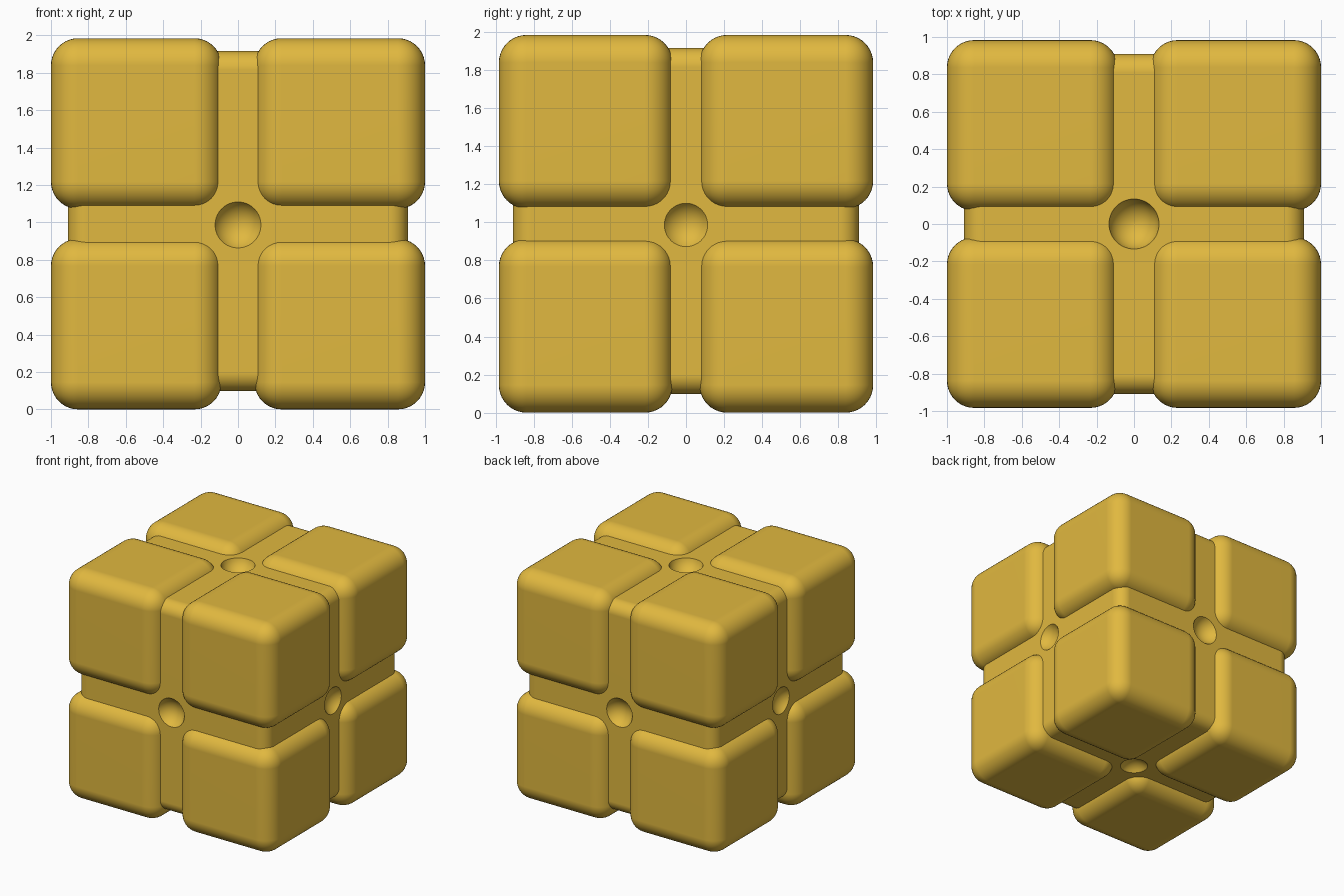
import bpy
from math import sqrt

if "Cube" in bpy.data.objects:
    bpy.data.objects.remove(bpy.data.objects["Cube"])

gold = bpy.data.materials.new("gold")
gold.diffuse_color = (0.75, 0.48, 0.05, 1)
gold.use_nodes = True
gold.node_tree.nodes["Principled BSDF"].inputs["Base Color"].default_value = gold.diffuse_color


def activate(ob):
    bpy.ops.object.select_all(action='DESELECT')
    ob.select_set(True)
    bpy.context.view_layer.objects.active = ob


def rounded_cube(name, size, centre, radius):
    bpy.ops.mesh.primitive_cube_add(size=size, location=centre)
    ob = bpy.context.object
    ob.name = name
    ob.data.materials.append(gold)
    bevel = ob.modifiers.new("round", 'BEVEL')
    bevel.width, bevel.segments = radius, 10
    bpy.ops.object.modifier_apply(modifier="round")
    return ob


def finish(ob):
    activate(ob)
    bpy.ops.object.shade_smooth_by_angle(angle=0.6)
    weighted = ob.modifiers.new("flat_sides", 'WEIGHTED_NORMAL')
    weighted.keep_sharp = True


# Inner core
HALF, CORE_Z, MID_Z = 0.909, 1.006, 0.986
core = rounded_cube("core", 2 * HALF, (0, 0, CORE_Z), 0.1)

# Round dimple in the middle of every core face
R = 0.137
dimples = [((1, 0, 0), 0.114), ((-1, 0, 0), 0.114), ((0, 1, 0), 0.123),
           ((0, -1, 0), 0.123), ((0, 0, 1), 0.134), ((0, 0, -1), 0.113)]
for (dx, dy, dz), r in dimples:
    d = HALF + sqrt(R * R - r * r)
    z = CORE_Z + dz * d if dz else MID_Z
    bpy.ops.mesh.primitive_uv_sphere_add(segments=48, ring_count=24, radius=R,
                                         location=(dx * d, dy * d, z))
    cutter = bpy.context.object
    activate(core)
    cut = core.modifiers.new("dimple", 'BOOLEAN')
    cut.operation, cut.solver, cut.object = 'DIFFERENCE', 'EXACT', cutter
    bpy.ops.object.modifier_apply(modifier="dimple")
    bpy.data.objects.remove(cutter)
finish(core)

# Eight corner blocks
for sx, side in ((-1, "left"), (1, "right")):
    for sy, depth in ((-1, "front"), (1, "back")):
        for sz, level in ((-1, "lower"), (1, "upper")):
            block = rounded_cube(f"{level}_{depth}_{side}_block", 0.912,
                                 (sx * 0.544, sy * 0.527, 0.992 + sz * 0.536), 0.145)
            finish(block)
